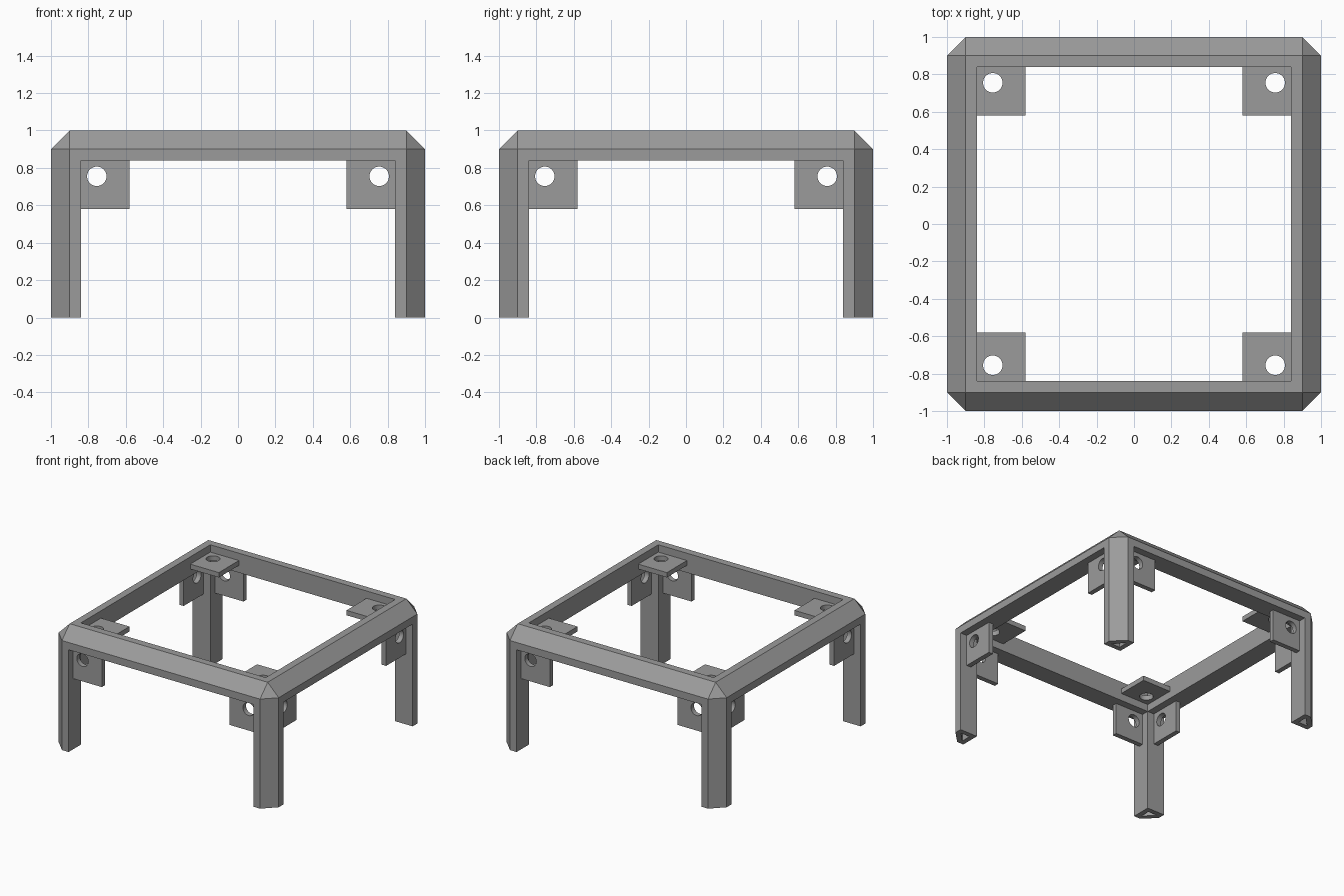
import bpy, bmesh, math
from mathutils import Vector

if "Cube" in bpy.data.objects:
    bpy.data.objects.remove(bpy.data.objects["Cube"])

grey = bpy.data.materials.new("mid_grey")
grey.diffuse_color = (0.33, 0.33, 0.33, 1)
grey.use_nodes = True
grey.node_tree.nodes["Principled BSDF"].inputs["Base Color"].default_value = grey.diffuse_color


def make(name, bm):
    bmesh.ops.recalc_face_normals(bm, faces=bm.faces[:])
    me = bpy.data.meshes.new(name)
    bm.to_mesh(me)
    bm.free()
    me.materials.append(grey)
    ob = bpy.data.objects.new(name, me)
    bpy.context.collection.objects.link(ob)
    return ob


def box(name, size, z=0, bevel=0):
    bm = bmesh.new()
    bmesh.ops.create_cube(bm, size=2)
    for v in bm.verts:
        v.co = Vector(c * s for c, s in zip(v.co, size)) + Vector((0, 0, z))
    if bevel:
        bmesh.ops.bevel(bm, geom=bm.edges[:], offset=bevel, segments=1,
                        profile=0.5, affect='EDGES')
    return make(name, bm)


def cut(ob, cutter):
    mod = ob.modifiers.new("cut", 'BOOLEAN')
    mod.operation = 'DIFFERENCE'
    mod.solver = 'EXACT'
    mod.object = cutter
    bpy.context.view_layer.objects.active = ob
    bpy.ops.object.modifier_apply(modifier=mod.name)
    bpy.data.objects.remove(cutter)


# Chamfered cube opened on every side, keeping only the upper half
IN = 0.84
frame = box("frame", (1, 1, 1), bevel=0.1)
cut(frame, box("lower_half", (2, 2, 1), z=-1))
cut(frame, box("top_opening", (IN, IN, 1.2)))
cut(frame, box("side_opening", (1.2, IN, IN)))
cut(frame, box("front_opening", (IN, 1.2, IN)))

# Triangular hollow up each leg
bm = bmesh.new()
for sx in (-1, 1):
    for sy in (-1, 1):
        tri = [(0.88, 0.88), (0.963, 0.88), (0.88, 0.963)]
        lo, hi = [[bm.verts.new((sx * x, sy * y, z)) for x, y in tri]
                  for z in (-0.1, 0.88)]
        bm.faces.new(lo)
        bm.faces.new(hi)
        for i in range(3):
            j = (i + 1) % 3
            bm.faces.new((lo[i], lo[j], hi[j], hi[i]))
cut(frame, make("leg_hollows", bm))


def tab(name, axis, sx, sy):
    """Square plate with a round screw hole, lying across the given axis."""
    a, b, hole, radius, n = 0.58, 0.85, 0.755, 0.052, 8
    corners = [Vector(p) for p in ((b, b), (a, b), (a, a), (b, a))]
    outer, inner = [], []
    for i in range(4):
        for k in range(n):
            outer.append(corners[i].lerp(corners[(i + 1) % 4], k / n))
            t = math.radians(45 + 90 * (i + k / n))
            inner.append(Vector((hole + radius * math.cos(t),
                                 hole + radius * math.sin(t))))
    bm = bmesh.new()

    def ring(points, d):
        verts = []
        for p in points:
            c = [p.x, p.y]
            c.insert(axis, d)
            verts.append(bm.verts.new((c[0] * sx, c[1] * sy, c[2])))
        return verts

    loops = [ring(outer, 0.90), ring(outer, 0.94),
             ring(inner, 0.94), ring(inner, 0.90)]
    m = len(outer)
    for q in range(4):
        l0, l1 = loops[q], loops[(q + 1) % 4]
        for i in range(m):
            j = (i + 1) % m
            bm.faces.new((l0[i], l0[j], l1[j], l1[i]))
    ob = make(name, bm)
    bpy.ops.object.select_all(action='DESELECT')
    ob.select_set(True)
    bpy.context.view_layer.objects.active = ob
    bpy.ops.object.shade_smooth_by_angle(angle=math.radians(30))


# Three mounting tabs in every corner
for sx, side in ((-1, "left"), (1, "right")):
    for sy, end in ((-1, "front"), (1, "back")):
        for axis, kind in enumerate(("side", "end", "top")):
            tab(f"{kind}_tab_{end}_{side}", axis, sx, sy)
